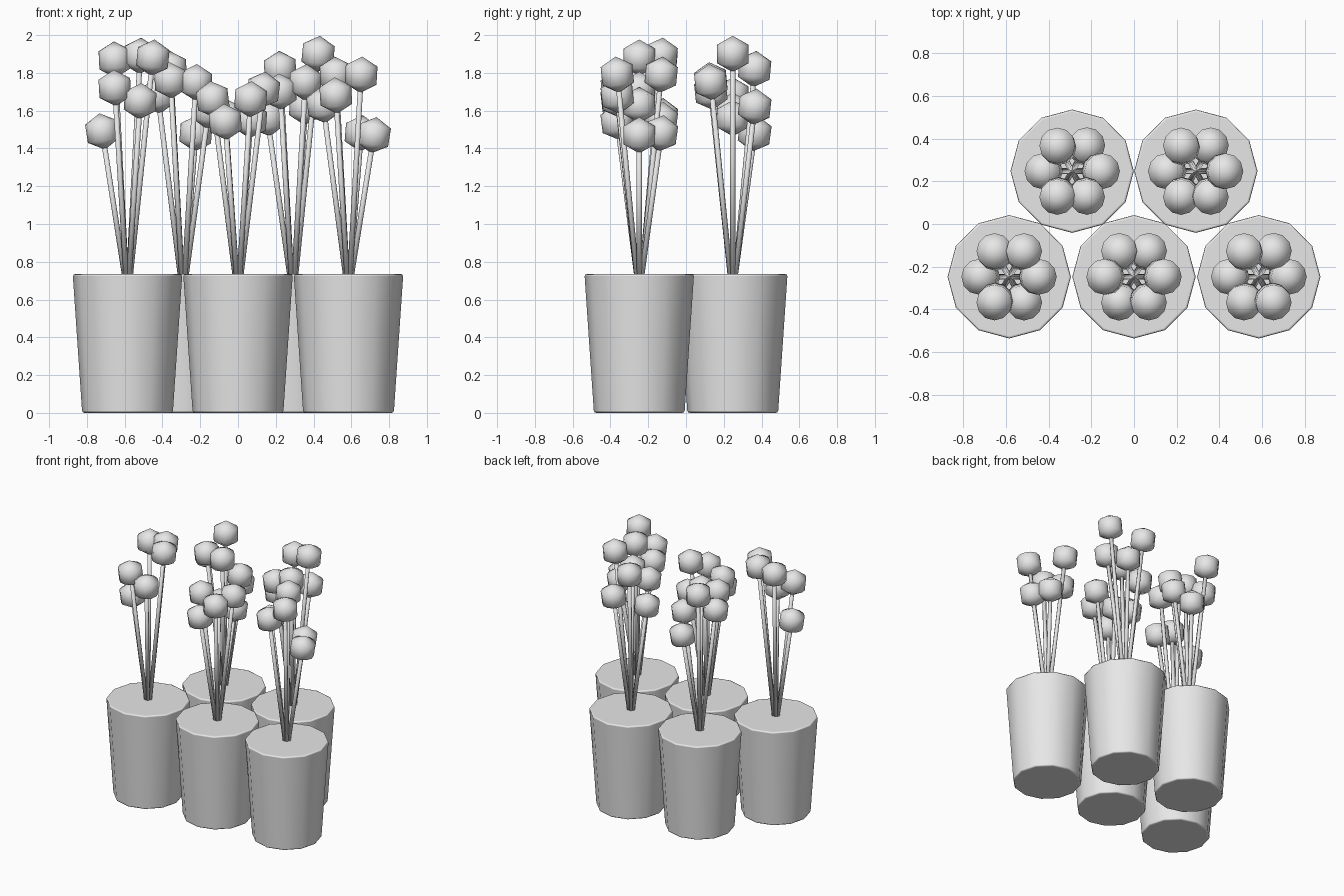
import bpy, bmesh, math
from mathutils import Vector, Matrix

cube = bpy.data.objects.get("Cube")
if cube:
    bpy.data.objects.remove(cube, do_unlink=True)

# One plain colour for everything
GREY = (0.8, 0.8, 0.8, 1.0)
grey = bpy.data.materials.new("plain_grey")
grey.use_nodes = True
grey.diffuse_color = GREY
shader = next(n for n in grey.node_tree.nodes if n.type == 'BSDF_PRINCIPLED')
shader.inputs["Base Color"].default_value = GREY

POT_HEIGHT = 0.735
POT_TOP, POT_BASE = 0.29, 0.24
BALL_RADIUS, STEM_RADIUS = 0.097, 0.014
BALL_SPREAD, STEM_SPREAD = 0.134, 0.015
ROW = 0.2475

# Pot name, x, y, and flower heights every 60 degrees starting from +x
POTS = [
    ("front_right", -0.585, -ROW, (1.88, 1.89, 1.87, 1.49, 1.72, 1.65)),
    ("front_middle", 0.0, -ROW, (1.71, 1.55, 1.57, 1.66, 1.54, 1.66)),
    ("front_left", 0.585, -ROW, (1.47, 1.48, 1.79, 1.63, 1.68, 1.79)),
    ("back_right", -0.29, ROW, (1.60, 1.48, 1.82, 1.68, 1.76, 1.75)),
    ("back_left", 0.29, ROW, (1.90, 1.62, 1.82, 1.56, 1.70, 1.75)),
]


def add_object(name, bm, location):
    for face in bm.faces:
        face.smooth = True
    mesh = bpy.data.meshes.new(name)
    bm.to_mesh(mesh)
    bm.free()
    mesh.materials.append(grey)
    obj = bpy.data.objects.new(name, mesh)
    obj.location = location
    bpy.context.collection.objects.link(obj)
    return obj


def add_pot(name, location):
    # Tapered twelve-sided pot with softened rims
    bm = bmesh.new()
    bmesh.ops.create_cone(bm, cap_ends=True, segments=12,
                          radius1=POT_BASE, radius2=POT_TOP, depth=POT_HEIGHT,
                          matrix=Matrix.Translation((0, 0, POT_HEIGHT / 2)))
    pot = add_object(name, bm, location)
    bevel = pot.modifiers.new("soft_rims", 'BEVEL')
    bevel.width = 0.012
    bevel.segments = 2
    bevel.limit_method = 'ANGLE'
    bevel.angle_limit = math.radians(50)
    bevel.harden_normals = True


def aligned(center, direction):
    turn = Vector((0, 0, 1)).rotation_difference(direction)
    return Matrix.Translation(center) @ turn.to_matrix().to_4x4()


def add_flowers(name, location, heights):
    stems, balls = bmesh.new(), bmesh.new()
    for i, height in enumerate(heights):
        angle = math.radians(60 * i)
        out = Vector((math.cos(angle), math.sin(angle), 0))
        foot = out * STEM_SPREAD + Vector((0, 0, POT_HEIGHT - 0.01))
        head = out * BALL_SPREAD + Vector((0, 0, height))
        stem = head - foot
        # Thin leaning stem
        bmesh.ops.create_cone(stems, cap_ends=True, segments=8,
                              radius1=STEM_RADIUS, radius2=STEM_RADIUS,
                              depth=stem.length,
                              matrix=aligned((foot + head) / 2, stem))
        # Low-poly ball bloom with its pole along the stem
        bmesh.ops.create_uvsphere(balls, u_segments=12, v_segments=3,
                                  radius=BALL_RADIUS,
                                  matrix=aligned(head, stem))
    add_object(name + "_stems", stems, location)
    add_object(name + "_blooms", balls, location)


for name, x, y, heights in POTS:
    add_pot(name + "_pot", (x, y, 0))
    add_flowers(name, (x, y, 0), heights)
